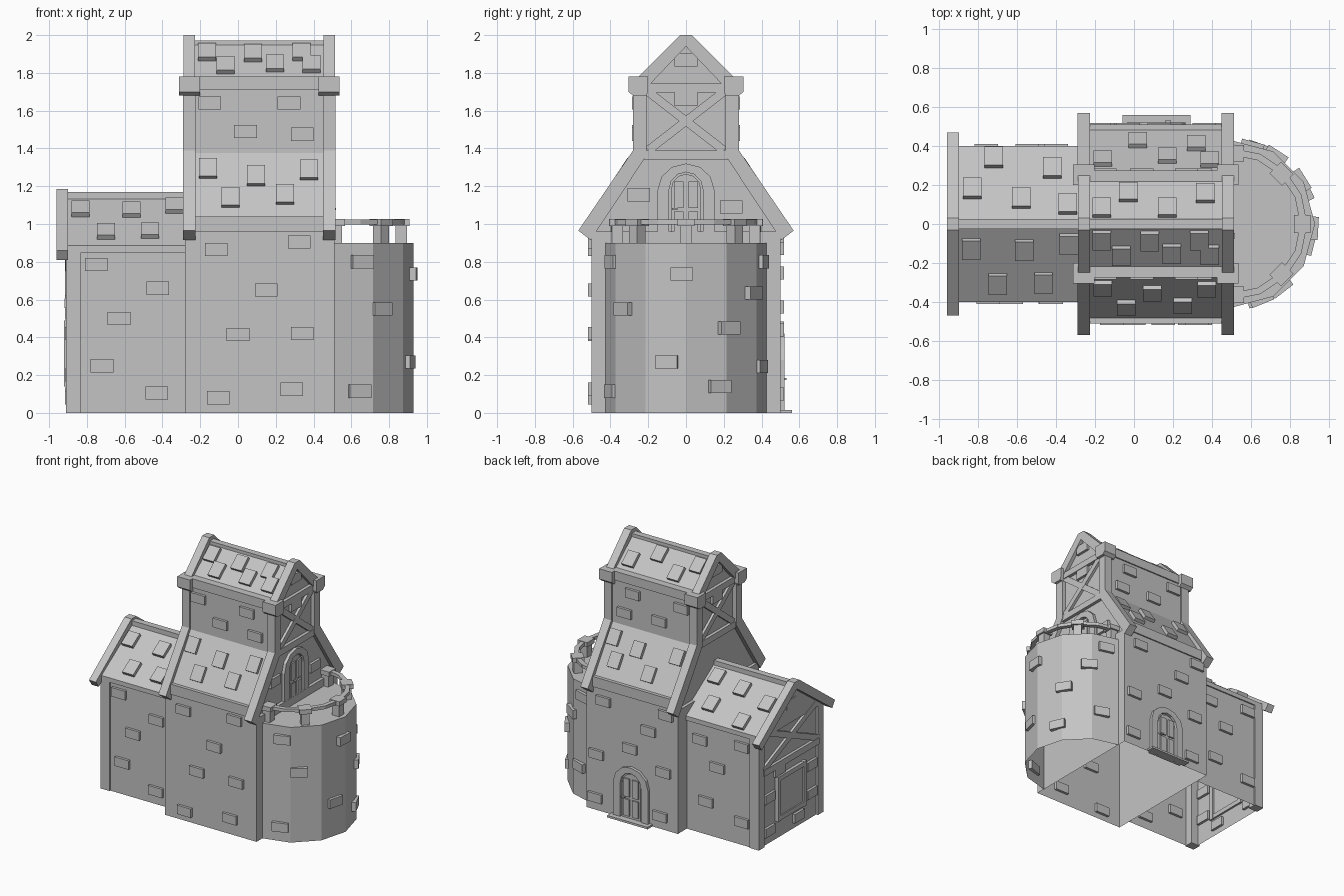
import bpy, bmesh, math
from mathutils import Matrix, Vector

cube = bpy.data.objects.get("Cube")
if cube:
    bpy.data.objects.remove(cube, do_unlink=True)

stone_grey = bpy.data.materials.new("stone_grey")
stone_grey.use_nodes = True
grey = (0.55, 0.55, 0.55, 1)
stone_grey.diffuse_color = grey
stone_grey.node_tree.nodes["Principled BSDF"].inputs["Base Color"].default_value = grey


def finish(name, bm):
    bmesh.ops.recalc_face_normals(bm, faces=bm.faces[:])
    mesh = bpy.data.meshes.new(name)
    bm.to_mesh(mesh)
    bm.free()
    mesh.materials.append(stone_grey)
    obj = bpy.data.objects.new(name, mesh)
    bpy.context.collection.objects.link(obj)
    return obj


def block(centre, size, turn=0, axis='Z'):
    """Matrix of one box."""
    return (Matrix.Translation(centre) @ Matrix.Rotation(turn, 4, axis)
            @ Matrix.Diagonal((*size, 1)))


def boxes(name, blocks):
    bm = bmesh.new()
    for m in blocks:
        bmesh.ops.create_cube(bm, size=1, matrix=m)
    return finish(name, bm)


def bar(x, p, q, width, depth):
    """Timber in the side plane from p to q, given as (y, z)."""
    dy, dz = q[0] - p[0], q[1] - p[1]
    centre = (x, (p[0] + q[0]) / 2, (p[1] + q[1]) / 2)
    return block(centre, (depth, width, math.hypot(dy, dz)), math.atan2(-dy, dz), 'X')


def prism(name, profile, x0, x1, matrix=Matrix(), open_base=False):
    """Extrude a (y, z) profile along x."""
    bm = bmesh.new()
    ring = [[bm.verts.new(matrix @ Vector((x, y, z))) for y, z in profile] for x in (x0, x1)]
    bm.faces.new(ring[0])
    bm.faces.new(ring[1])
    n = len(profile)
    for i in range(n):
        j = (i + 1) % n
        bm.faces.new((ring[0][i], ring[0][j], ring[1][j], ring[1][i]))
    bmesh.ops.recalc_face_normals(bm, faces=bm.faces[:])
    if open_base:
        low = [f for f in bm.faces if all(v.co.z < 0.001 for v in f.verts)]
        bmesh.ops.delete(bm, geom=low, context='FACES')
    return finish(name, bm)


def mirrored(half):
    """Close a right-hand profile with its mirror image."""
    return half + [(-y, z) for y, z in reversed(half) if y]


def wall_stones(name, spots, y):
    boxes(name, [block((x, y, z), (0.12, 0.04, 0.07)) for x, z in spots])


def end_stones(name, spots, x):
    boxes(name, [block((x, y, z), (0.04, 0.12, 0.07)) for y, z in spots])


def tiles(name, spots, low, high):
    """Tiles at (x, y) on a slope between two (distance, z) points, on either side."""
    slope = (high[1] - low[1]) / (high[0] - low[0])
    out = []
    for x, y in spots:
        z = low[1] + (abs(y) - low[0]) * slope
        side = 1 if y > 0 else -1
        out.append(block((x, y, z + 0.008), (0.095, 0.115, 0.04), side * math.atan(slope), 'X'))
    boxes(name, out)


# Tower body and its upper storey
MID = 0.115
prism("tower_walls", [(-0.5, 0), (-0.5, 0.96), (0.5, 0.96), (0.5, 0)], -0.28, 0.51, open_base=True)
prism("tower_upper", mirrored([(0.49, 0.95), (0.49, 1.03), (0.265, 1.375), (0.265, 1.74), (0, 1.965)]),
      -0.255, 0.485)

# Rafters, posts and capping blocks at both tower ends
leg = [(0.57, 0.965), (0.28, 1.39), (0.28, 1.72), (0.21, 1.72), (0.21, 1.36), (0.505, 0.915)]
cap = [(0.305, 1.78), (0.305, 1.70), (0.28, 1.68), (0.21, 1.68), (0.2, 1.70), (0.2, 1.78)]
chevron = [(0.25, 1.78), (0.03, 2.0), (-0.03, 2.0), (-0.25, 1.78), (-0.2, 1.73), (0, 1.94), (0.2, 1.73)]
for end, x in (("left", 0.4825), ("right", -0.2575)):
    for side, s in (("front", -1), ("back", 1)):
        prism(f"{side}_{end}_rafter", [(s * y, z) for y, z in leg], x - 0.0325, x + 0.0325)
        prism(f"{side}_{end}_capping_block", [(s * y, z) for y, z in cap], x - 0.055, x + 0.055)
    prism(f"{end}_gable_rafters", chevron, x - 0.031, x + 0.031)

# Long beams along the eaves and the ridge
boxes("tower_beams",
      [block((MID, s * 0.485, 1.0), (0.7, 0.05, 0.08)) for s in (-1, 1)]
      + [block((MID, s * 0.24, 1.745), (0.7, 0.07, 0.07)) for s in (-1, 1)]
      + [block((MID, 0, 1.96), (0.7, 0.05, 0.025))])

# Timber bracing of the tower gables
for name, x in (("left_bracing", 0.49), ("right_bracing", -0.26)):
    boxes(name, [bar(x, (-0.22, 1.365), (0.22, 1.365), 0.05, 0.04),
                 bar(x, (-0.22, 1.72), (0.22, 1.72), 0.05, 0.04),
                 bar(x, (-0.2, 1.39), (0.2, 1.7), 0.045, 0.03),
                 bar(x, (0.2, 1.39), (-0.2, 1.7), 0.045, 0.028)])
gable_spots = [(0, 1.87), (0, 1.66), (-0.25, 1.155), (0.24, 1.09)]
end_stones("left_gable_stones", gable_spots, 0.485)
end_stones("right_gable_stones", gable_spots[:2], -0.255)

# Side wing with its roof
prism("wing_walls", mirrored([(0.39, 0), (0.39, 0.86), (0, 1.13)]), -0.895, -0.28, open_base=True)
prism("wing_roof", mirrored([(0.4, 0.85), (0.4, 0.885), (0, 1.15)]), -0.91, -0.25)
boxes("wing_ridge", [block((-0.59, 0, 1.145), (0.66, 0.05, 0.05))])
prism("wing_rafters", [(0.47, 0.86), (0.03, 1.185), (-0.03, 1.185), (-0.47, 0.86),
                       (-0.435, 0.81), (0, 1.125), (0.435, 0.81)], -0.96, -0.9)

# Wing timber frame and window
boxes("wing_posts", [block((-0.87, s * 0.365, 0.43), (0.08, 0.07, 0.86)) for s in (-1, 1)])
boxes("wing_bracing", [bar(-0.9, (-0.34, 0.58), (0.34, 0.58), 0.05, 0.035),
                       bar(-0.9, (-0.34, 0.6), (0.34, 0.9), 0.045, 0.03),
                       bar(-0.9, (0.34, 0.6), (-0.34, 0.9), 0.045, 0.028)])
boxes("window_frame", [bar(-0.9, (s * 0.16, 0.14), (s * 0.16, 0.49), 0.035, 0.045) for s in (-1, 1)]
      + [bar(-0.9, (-0.16, z), (0.16, z), 0.035, 0.04) for z in (0.16, 0.47)])
boxes("window_pane", [block((-0.9, 0, 0.315), (0.02, 0.28, 0.28))])
end_stones("wing_end_stones", [(0.26, 0.36), (0.26, 0.1), (-0.26, 0.42), (-0.26, 0.2),
                               (0.14, 0.53), (0, 1.0), (-0.1, 0.08)], -0.895)

# Rounded annex with twelve-sided wall
CX, R = 0.5, 0.43
bm = bmesh.new()
arc = [(CX + R * math.cos(math.radians(a)), R * math.sin(math.radians(a))) for a in range(-90, 91, 30)]
low = [bm.verts.new((x, y, 0)) for x, y in arc]
top = [bm.verts.new((x, y, 0.9)) for x, y in arc]
for i in range(len(arc) - 1):
    bm.faces.new((low[i], low[i + 1], top[i + 1], top[i]))
bm.faces.new(top)
finish("annex_wall", bm)

annex = []
for deg, z in ((-68, 0.8), (-52, 0.55), (-14, 0.27), (25, 0.14), (-70, 0.115),
               (-3, 0.735), (32, 0.45), (57, 0.635), (70, 0.245), (75, 0.8)):
    a = math.radians(deg)
    r = R * math.cos(math.radians(15)) / math.cos(math.radians(deg % 30 - 15))
    annex.append(block((CX + r * math.cos(a), r * math.sin(a), z), (0.045, 0.12, 0.07), a))
boxes("annex_stones", annex)

# Balcony railing
posts, rails = [], []
for deg in (-87, -45, 0, 45, 87):
    a = math.radians(deg)
    x, y = CX + 0.365 * math.cos(a), 0.365 * math.sin(a)
    posts += [block((x, y, 0.945), (0.06, 0.06, 0.09), a), block((x, y, 1.008), (0.085, 0.09, 0.036), a)]
step = math.radians(22.5)
for i in range(8):
    a = (i - 3.5) * step
    rails.append(block((CX + 0.365 * math.cos(a), 0.365 * math.sin(a), 1.01),
                       (0.035, 0.152, 0.025), a))
boxes("railing_posts", posts)
boxes("railing", rails)


# Arched doors
def arch(half_width, height, spring):
    pts = [(half_width, 0)]
    for i in range(7):
        a = math.pi * i / 6
        pts.append((half_width * math.cos(a), spring + (height - spring) * math.sin(a)))
    return pts + [(-half_width, 0)]


def door(name, matrix):
    outer, inner = arch(0.15, 0.42, 0.28), arch(0.09, 0.375, 0.28)
    prism(name + "_frame", outer + inner[::-1], -0.02, 0.022, matrix)
    prism(name + "_leaf", arch(0.08, 0.365, 0.28), -0.02, 0.01, matrix)
    panels = [block((0.012, s * 0.038, z), (0.02, 0.052, h))
              for s in (-1, 1) for z, h in ((0.1, 0.13), (0.255, 0.14))]
    knob = [block((0.02, -0.06, 0.18), (0.025, 0.03, 0.012))]
    boxes(name + "_panels", [matrix @ m for m in panels + knob])


door("balcony_door", Matrix.Translation((0.487, 0, 0.9)))
door("back_door", Matrix.Translation((MID, 0.5, 0)) @ Matrix.Rotation(math.pi / 2, 4, 'Z'))
boxes("back_doorstep", [block((MID, 0.53, 0.008), (0.35, 0.06, 0.016))])

# Raised stones on the long walls
wall_stones("tower_front_stones", [(-0.115, 0.865), (0.325, 0.905), (0.15, 0.65), (0, 0.415),
                                   (0.34, 0.42), (-0.105, 0.08), (0.285, 0.125)], -0.5)
wall_stones("tower_back_stones", [(0.36, 0.87), (-0.03, 0.74), (0.42, 0.44), (0.13, 0.56),
                                  (-0.16, 0.45), (0.43, 0.1), (-0.13, 0.1), (-0.18, 0.9)], 0.5)
wall_stones("wing_front_stones", [(-0.75, 0.785), (-0.425, 0.66), (-0.63, 0.5),
                                  (-0.72, 0.25), (-0.43, 0.105)], -0.39)
wall_stones("wing_back_stones", [(-0.4, 0.73), (-0.76, 0.77), (-0.55, 0.55),
                                 (-0.45, 0.26), (-0.76, 0.18)], 0.39)
for side, s in (("front", -1), ("back", 1)):
    wall_stones(f"upper_{side}_stones", [(-0.15, 1.64), (0.27, 1.64), (0.04, 1.49), (0.34, 1.475)], s * 0.265)

# Raised roof tiles
tiles("lower_roof_tiles", [(-0.16, -0.325), (0.095, -0.35), (0.375, -0.33), (-0.04, -0.425), (0.25, -0.415),
                           (0.02, 0.425), (0.32, 0.41), (-0.16, 0.33), (0.17, 0.345), (0.39, 0.325)],
      (0.49, 1.03), (0.265, 1.375))
tiles("upper_roof_tiles", [(-0.165, -0.08), (0.08, -0.085), (0.335, -0.08), (-0.065, -0.16), (0.195, -0.15),
                           (0.39, -0.155), (-0.165, 0.08), (-0.03, 0.16), (0.17, 0.08), (0.365, 0.155)],
      (0.265, 1.74), (0, 1.965))
tiles("wing_roof_tiles", [(-0.835, -0.125), (-0.565, -0.13), (-0.335, -0.1), (-0.7, -0.305), (-0.465, -0.3),
                          (-0.72, 0.34), (-0.42, 0.285), (-0.83, 0.18), (-0.58, 0.13), (-0.34, 0.1)],
      (0.4, 0.885), (0, 1.15))
